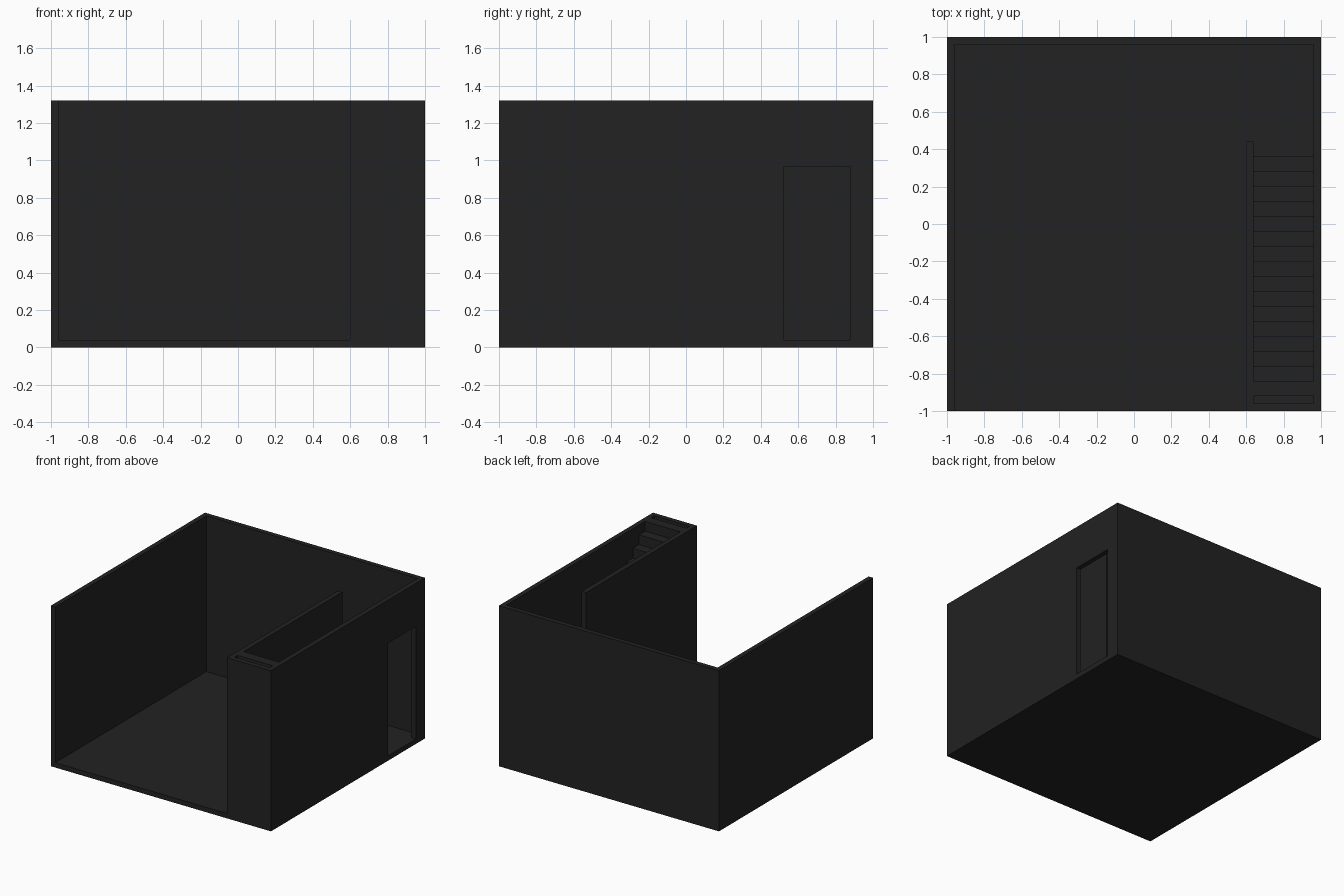
import bpy, bmesh

cube = bpy.data.objects.get("Cube")
if cube:
    bpy.data.objects.remove(cube, do_unlink=True)

# Single flat colour
charcoal = bpy.data.materials.new("charcoal")
charcoal.use_nodes = True
COLOUR = (0.016, 0.016, 0.016, 1.0)
charcoal.diffuse_color = COLOUR
charcoal.node_tree.nodes["Principled BSDF"].inputs["Base Color"].default_value = COLOUR

T = 0.04      # wall and floor thickness
H = 1.32      # wall height


def extrude_x(name, profile, x0, x1):
    """Extrude a (y, z) outline along x from x0 to x1."""
    bm = bmesh.new()
    face = bm.faces.new([bm.verts.new((x0, y, z)) for y, z in profile])
    ext = bmesh.ops.extrude_face_region(bm, geom=[face])
    moved = [g for g in ext["geom"] if isinstance(g, bmesh.types.BMVert)]
    bmesh.ops.translate(bm, verts=moved, vec=(x1 - x0, 0, 0))
    bmesh.ops.recalc_face_normals(bm, faces=bm.faces[:])
    mesh = bpy.data.meshes.new(name)
    bm.to_mesh(mesh)
    bm.free()
    mesh.materials.append(charcoal)
    obj = bpy.data.objects.new(name, mesh)
    bpy.context.collection.objects.link(obj)
    return obj


def box(name, x0, x1, y0, y1, z0, z1):
    return extrude_x(name, [(y0, z0), (y1, z0), (y1, z1), (y0, z1)], x0, x1)


# Floor and outer walls, open at the front and top
box("floor", -1 + T, 1 - T, -1, 1 - T, 0, T)
box("right_side_wall", -1, -1 + T, -1, 1 - T, 0, H)
box("back_wall", -1, 1, 1 - T, 1, 0, H)
door_wall = box("door_wall", 1 - T, 1, -1, 1 - T, 0, H)

# Doorway cut through the wall beside the stairs
cutter = box("doorway_cutter", 0.9, 1.1, 0.52, 0.88, T, 0.965)
cutter.hide_render = True
cut = door_wall.modifiers.new("doorway", 'BOOLEAN')
cut.operation = 'DIFFERENCE'
cut.solver = 'EXACT'
cut.object = cutter
bpy.context.view_layer.objects.active = door_wall
bpy.ops.object.modifier_apply(modifier=cut.name)
bpy.data.objects.remove(cutter, do_unlink=True)

# Stairwell partition and its front closure
box("stair_partition", 0.6, 0.6 + T, -1 + T, 0.44, T, H)
box("stair_front_wall", 0.6, 1 - T, -1, -1 + T, T, H)

# Sixteen steps rising towards the front, with a narrow gap behind the top one
STEPS, SIZE, START = 16, 0.08, 0.36
outline = [(START, T)]
for i in range(STEPS):
    top = T + SIZE * (i + 1)
    outline += [(START - SIZE * i, top), (START - SIZE * (i + 1), top)]
outline.append((START - SIZE * STEPS, T))
extrude_x("staircase", outline, 0.6 + T, 1 - T)
